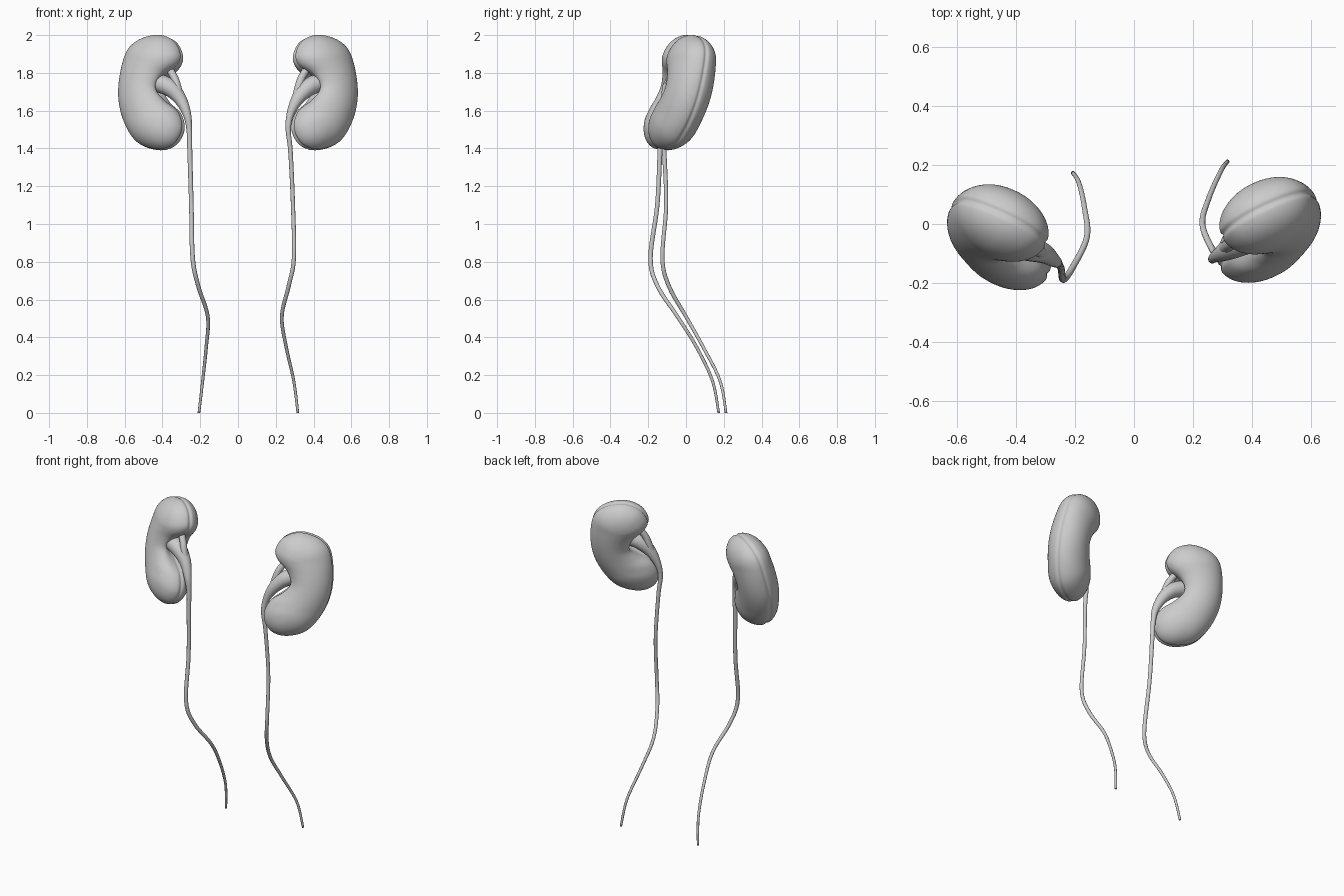
import bpy
import bmesh
import math
from mathutils import Vector

cube = bpy.data.objects.get("Cube")
if cube:
    bpy.data.objects.remove(cube, do_unlink=True)

grey = bpy.data.materials.new("light grey")
grey.use_nodes = True
grey.diffuse_color = (0.6, 0.6, 0.6, 1)
grey.node_tree.nodes["Principled BSDF"].inputs["Base Color"].default_value = (0.6, 0.6, 0.6, 1)


def smooth_path(points, steps, closed=False):
    """Catmull-Rom samples through points of any dimension."""
    pts = [Vector(p) for p in points]
    n = len(pts)
    get = (lambda i: pts[i % n]) if closed else (lambda i: pts[max(0, min(n - 1, i))])
    out = []
    for i in range(n if closed else n - 1):
        a, b, c, d = (get(i + k) for k in (-1, 0, 1, 2))
        for k in range(steps):
            t = k / steps
            out.append(0.5 * (2 * b + (c - a) * t + (2 * a - 5 * b + 4 * c - d) * t**2
                              + (3 * b - a - 3 * c + d) * t**3))
    if not closed:
        out.append(pts[-1])
    return out


def loft(name, rings):
    """Skin closed rings of points and cap both ends."""
    bm = bmesh.new()
    rows = [[bm.verts.new(p) for p in ring] for ring in rings]
    n = len(rows[0])
    for a, b in zip(rows, rows[1:]):
        for i in range(n):
            j = (i + 1) % n
            bm.faces.new((a[i], a[j], b[j], b[i]))
    bm.faces.new(rows[0])
    bm.faces.new(rows[-1])
    bmesh.ops.recalc_face_normals(bm, faces=bm.faces)
    mesh = bpy.data.meshes.new(name)
    bm.to_mesh(mesh)
    bm.free()
    mesh.materials.append(grey)
    for poly in mesh.polygons:
        poly.use_smooth = True
    obj = bpy.data.objects.new(name, mesh)
    bpy.context.collection.objects.link(obj)
    return obj


def tube(name, points, sides=14):
    """Tapered tube through (x, y, z, radius) points."""
    path = smooth_path(points, 6)
    rings = []
    for i, p in enumerate(path):
        tangent = (path[min(i + 1, len(path) - 1)] - path[max(i - 1, 0)]).to_3d().normalized()
        u = tangent.cross(Vector((0, 1, 0))).normalized()
        v = tangent.cross(u)
        angles = [math.tau * k / sides for k in range(sides)]
        rings.append([p.to_3d() + p.w * (math.cos(a) * u + math.sin(a) * v) for a in angles])
    return loft(name, rings)


# Bean outline in (distance from the midline, height)
OUTLINE = [(.42, 2.0), (.53, 1.965), (.595, 1.88), (.626, 1.7), (.603, 1.55), (.53, 1.43),
           (.42, 1.392), (.335, 1.42), (.29, 1.5), (.305, 1.59), (.355, 1.65), (.385, 1.71),
           (.36, 1.78), (.31, 1.84), (.298, 1.9), (.335, 1.97)]
THICK = 0.118


def kidney(name, side, yc):
    """Bean swept from its seam to a curved spine on both faces."""
    outline = smooth_path(OUTLINE, 6, closed=True)
    rings = []
    count = 56
    for k in range(count + 1):
        phi = math.pi * (k / count - 0.5) * 0.99
        s, v = math.cos(phi), THICK * math.sin(phi)
        s *= 1 - 0.045 * math.exp(-(v / 0.009) ** 2)      # seam groove
        ring = []
        for x, z in outline:
            sz = max(-0.15, min(0.15, z - 1.7))
            sx = 0.5 - 0.05 * (sz / 0.15) ** 2
            px, pz = sx + (x - sx) * s, 1.7 + sz + (z - 1.7 - sz) * s
            if x < 0.45:                                   # hollow of the hilum
                px += 0.06 * s * math.exp(-((z - 1.72) / .08) ** 2 - (v / .05) ** 2)
            ring.append((side * (px - 0.4 * v),
                         yc + 0.5 * (px - 0.47) + 0.9 * v + 0.27 * (pz - 1.7),
                         pz - 0.2 * v))
        rings.append(ring)
    return loft(name, rings)


kidney("left_kidney", 1, -0.005)
kidney("right_kidney", -1, -0.03)

# Each ureter starts as a wide funnel inside the hilum
tube("left_ureter", [
    (.43, -.03, 1.75, .05), (.37, -.06, 1.72, .046), (.315, -.09, 1.66, .034),
    (.277, -.11, 1.58, .02), (.266, -.12, 1.5, .014), (.278, -.115, 1.38, .012),
    (.291, -.105, 1.1, .011), (.296, -.125, .82, .011), (.268, -.09, .67, .011),
    (.232, 0, .51, .01), (.255, .09, .35, .009), (.295, .18, .17, .008), (.317, .212, 0, .007)])
tube("right_ureter", [
    (-.43, -.06, 1.75, .05), (-.36, -.08, 1.72, .046), (-.305, -.1, 1.66, .034),
    (-.27, -.125, 1.58, .022), (-.258, -.132, 1.5, .015), (-.255, -.138, 1.38, .013),
    (-.247, -.152, 1.1, .012), (-.24, -.188, .82, .012), (-.21, -.15, .67, .011),
    (-.16, -.045, .51, .01), (-.168, .055, .35, .009), (-.187, .14, .17, .008), (-.207, .173, 0, .007)])

# Upper branch of each funnel
for label, side, y in (("left", 1, -.06), ("right", -1, -.08)):
    tube(label + "_upper_branch", [
        (side * .37, y + .03, 1.83, .02), (side * .335, y, 1.77, .02),
        (side * .318, y - .015, 1.71, .022), (side * .3, y - .03, 1.64, .02)])
